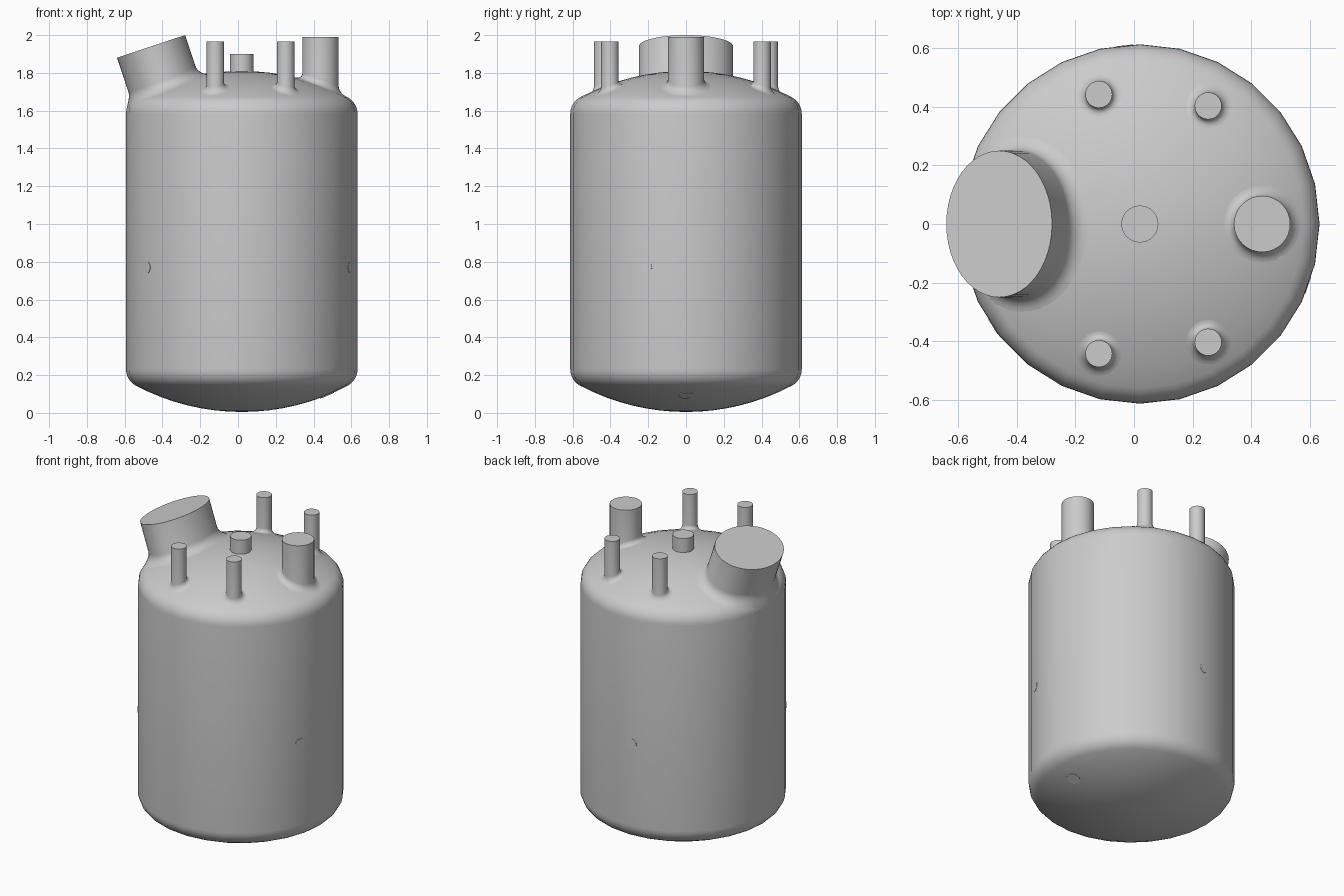
import bpy, bmesh, math
from mathutils import Vector
from mathutils.bvhtree import BVHTree

if "Cube" in bpy.data.objects:
    bpy.data.objects.remove(bpy.data.objects["Cube"])

CX, RAD, Z0, Z1 = 0.02, 0.613, 0.005, 1.81
SEG = 28


def finish(bm, name, angle=35):
    bmesh.ops.remove_doubles(bm, verts=bm.verts, dist=1e-5)
    bmesh.ops.recalc_face_normals(bm, faces=bm.faces)
    me = bpy.data.meshes.new(name)
    bm.to_mesh(me)
    bm.free()
    ob = bpy.data.objects.new(name, me)
    bpy.context.collection.objects.link(ob)
    bpy.ops.object.select_all(action='DESELECT')
    bpy.context.view_layer.objects.active = ob
    ob.select_set(True)
    bpy.ops.object.shade_smooth_by_angle(angle=math.radians(angle))
    return ob


def skin(bm, rings):
    vs = [[bm.verts.new(p) for p in ring] for ring in rings]
    for a, b in zip(vs, vs[1:]):
        n = len(a)
        for i in range(n):
            bm.faces.new((a[i], a[(i + 1) % n], b[(i + 1) % n], b[i]))
    return vs


# Dished head: crown arc plus knuckle arc, as (radius, depth below the apex)
def head(R=1.2, k=0.1, crown=8, knuckle=6):
    a = math.asin((RAD - k) / (R - k))
    h = R - (R - k) * math.cos(a)
    pts = [(R * math.sin(a * i / crown), R - R * math.cos(a * i / crown))
           for i in range(1, crown + 1)]
    for i in range(1, knuckle + 1):
        t = a + (math.pi / 2 - a) * i / knuckle
        pts.append((RAD - k + k * math.sin(t), h - k * math.cos(t)))
    return pts


# Vessel body
prof = [(r, Z0 + d) for r, d in head()] + [(r, Z1 - d) for r, d in reversed(head())]
ang = [2 * math.pi * i / SEG for i in range(SEG)]
bm = bmesh.new()
vs = skin(bm, [[(CX + r * math.cos(a), r * math.sin(a), z) for a in ang] for r, z in prof])
for ring, z in ((vs[0], Z0), (vs[-1], Z1)):
    tip = bm.verts.new((CX, 0, z))
    for i in range(SEG):
        bm.faces.new((ring[i], ring[(i + 1) % SEG], tip))
bmesh.ops.recalc_face_normals(bm, faces=bm.faces)
tree = BVHTree.FromBMesh(bm)
finish(bm, "vessel_body")


# Nozzle: capped tube blended into the head with a fillet
def nozzle(name, top, rx, ry, fillet, tilt=0.0, sides=32):
    top = Vector(top)
    axis = Vector((-math.sin(tilt), 0, math.cos(tilt)))
    u, v = Vector((math.cos(tilt), 0, math.sin(tilt))), Vector((0, 1, 0))
    steps = 7 if fillet else 1
    rings = [[] for _ in range(steps + 1)]
    for i in range(sides):
        a = 2 * math.pi * i / sides
        c, s = math.cos(a), math.sin(a)
        rim = top + u * rx * c + v * ry * s
        wall = tree.ray_cast(rim, -axis)[0]
        if wall is None:
            wall = tree.find_nearest(rim - axis * 0.25)[0]
        for j in range(steps):
            t = math.pi / 2 * j / max(steps - 1, 1)
            off = fillet * (1 - math.sin(t))
            p = top + u * (rx + off) * c + v * (ry + off) * s
            hit = tree.ray_cast(p, -axis)[0]
            if hit is None or (hit - wall).length > 2.5 * fillet + 0.01:
                hit = tree.find_nearest(wall + u * off * c + v * off * s)[0]
            rings[j].append(hit + axis * fillet * (1 - math.cos(t)))
        rings[steps].append(rim)
    bm = bmesh.new()
    vs = skin(bm, rings)
    bm.faces.new(vs[-1])
    finish(bm, name)


nozzle("manway", (-0.46, 0, 1.94), 0.19, 0.25, 0.05, math.radians(18.4), 48)
nozzle("large_nozzle", (0.437, 0, 1.99), 0.096, 0.096, 0.035)
nozzle("centre_nozzle", (CX, 0, 1.90), 0.063, 0.063, 0)
for side, sy in (("front", -1), ("back", 1)):
    nozzle(f"small_nozzle_left_{side}", (-0.12, sy * 0.442, 1.965), 0.046, 0.046, 0.03)
    nozzle(f"small_nozzle_right_{side}", (0.253, sy * 0.403, 1.965), 0.046, 0.046, 0.03)


# Nearly flush ports on the shell and bottom head
def port(name, origin, direction, r):
    hit, nor = tree.ray_cast(Vector(origin), Vector(direction))[:2]
    bm = bmesh.new()
    bmesh.ops.create_cone(bm, cap_ends=True, segments=20, radius1=r, radius2=r, depth=0.01)
    ob = finish(bm, name)
    ob.location = hit - nor * 0.003
    ob.rotation_euler = nor.to_track_quat('Z', 'Y').to_euler()


for n, deg in enumerate((-20, 95, 215)):
    d = Vector((math.cos(math.radians(deg)), math.sin(math.radians(deg)), 0))
    port(f"shell_port_{n + 1}", Vector((CX, 0, 0.77)) + d * 2, -d, 0.03)
port("drain_port", (0.47, 0, -1), (0, 0, 1), 0.04)
